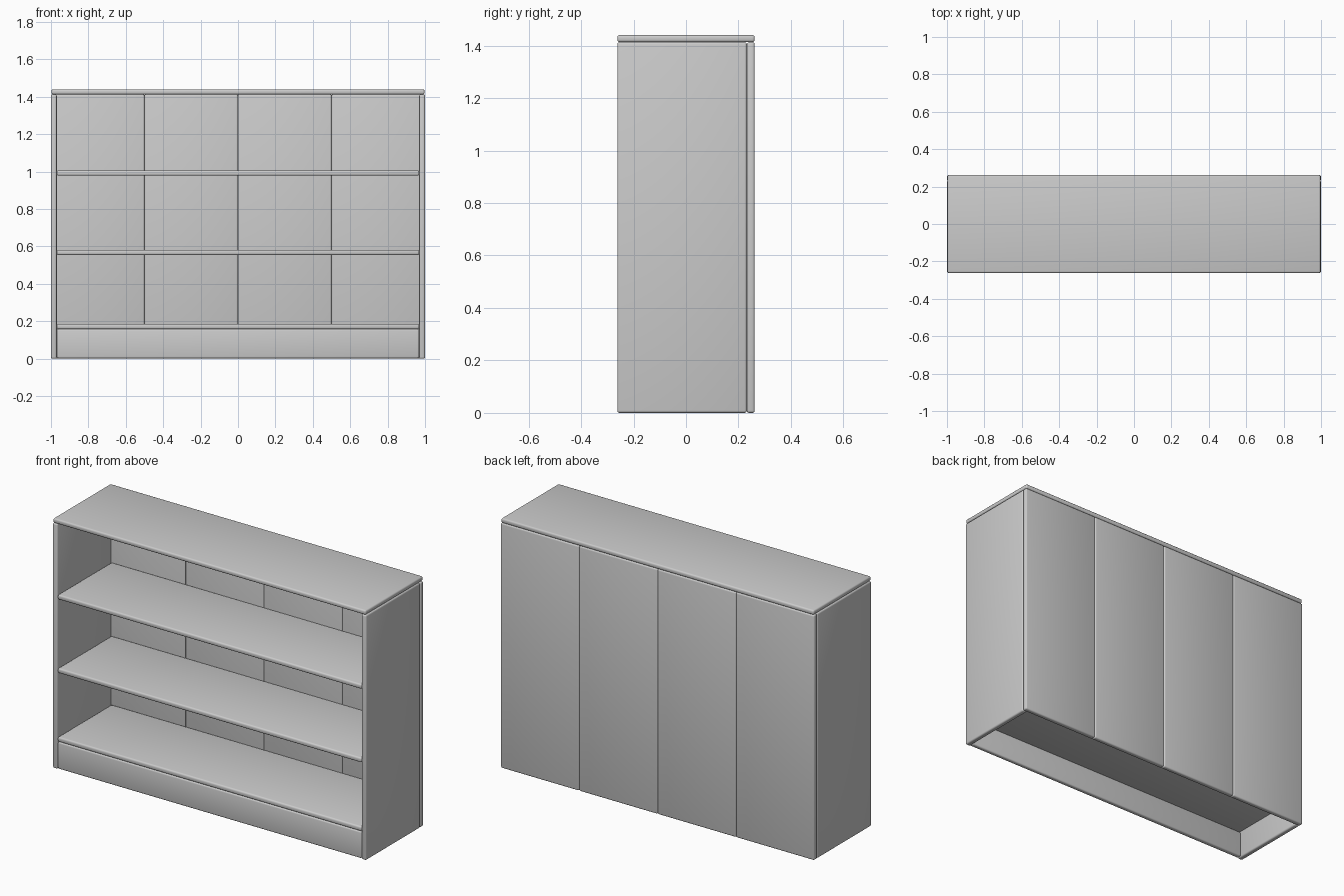
import bpy, math

if "Cube" in bpy.data.objects:
    bpy.data.objects.remove(bpy.data.objects["Cube"])


def board(name, x, y, z, bevel=0.009):
    """Rounded board spanning the given (min, max) ranges."""
    bpy.ops.mesh.primitive_cube_add(
        size=1, location=[(r[0] + r[1]) / 2 for r in (x, y, z)])
    ob = bpy.context.object
    ob.name = name
    ob.scale = [r[1] - r[0] for r in (x, y, z)]
    bpy.ops.object.transform_apply(location=False, rotation=False, scale=True)
    mod = ob.modifiers.new("rounded_edges", 'BEVEL')
    mod.width = bevel
    mod.segments = 3
    bpy.ops.object.modifier_apply(modifier=mod.name)
    bpy.ops.object.shade_smooth_by_angle(angle=math.radians(40))
    return ob


FRONT, BACK, SEAM = -0.262, 0.262, 0.232
TOP = 1.413

# Top board
board("top_board", (-0.997, 0.997), (FRONT, BACK), (TOP, 1.44))

# Side panels
for label, s in (("left", -1), ("right", 1)):
    board(label + "_side", tuple(sorted((s * 0.969, s * 1.0))),
          (FRONT, SEAM), (0, TOP))

# Four back panels, side by side
for i in range(4):
    x = -1 + i * 0.5
    board(f"back_panel_{i + 1}", (x, x + 0.5), (SEAM, BACK), (0, TOP))

# Shelves
for i, z in enumerate((0.158, 0.554, 0.978)):
    board(f"shelf_{i + 1}", (-0.969, 0.969), (FRONT + 0.002, SEAM), (z, z + 0.028))

# Kick board below the lowest shelf
board("kick_board", (-0.969, 0.969), (FRONT + 0.002, FRONT + 0.03), (0.002, 0.158))
